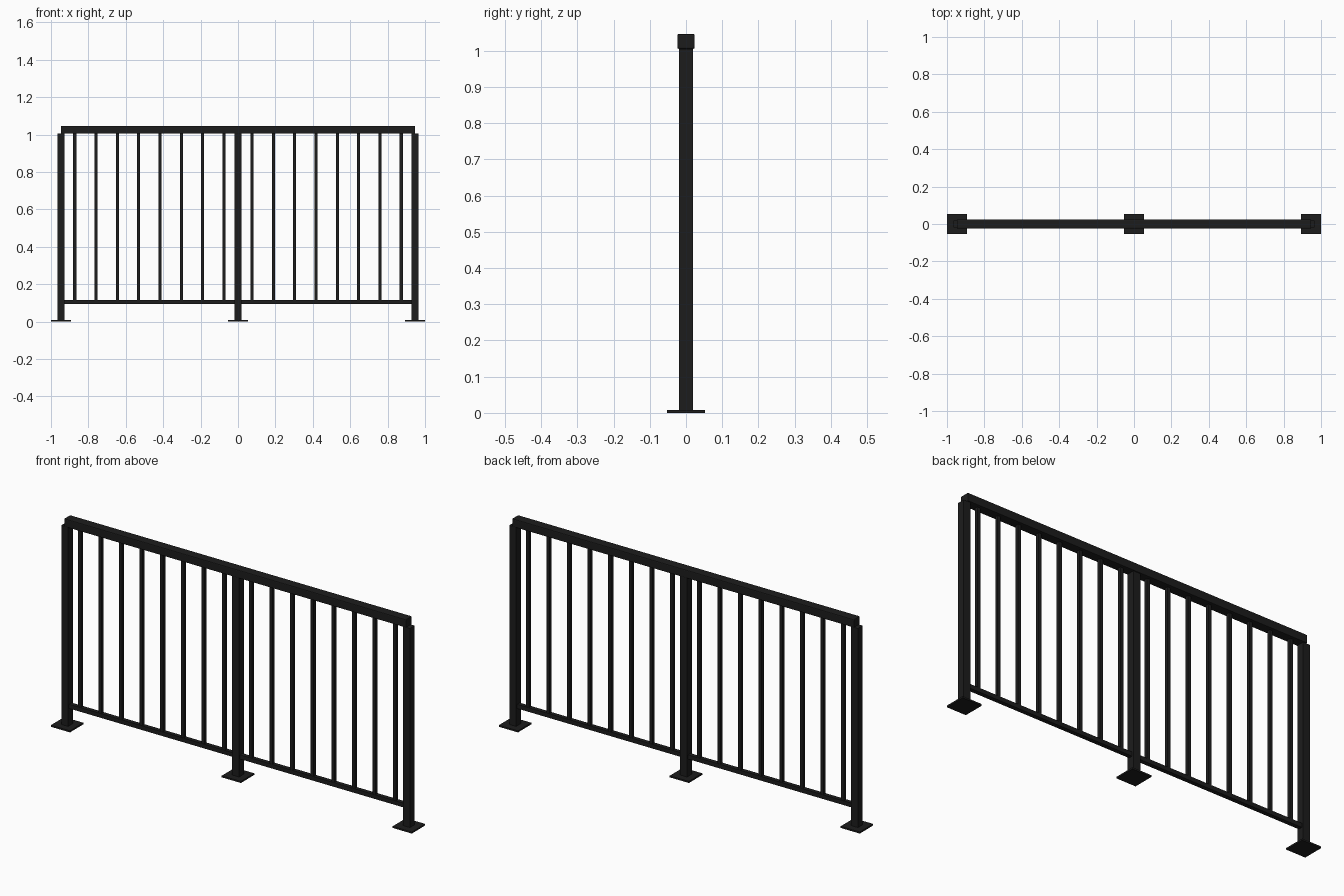
import bpy

if "Cube" in bpy.data.objects:
    bpy.data.objects.remove(bpy.data.objects["Cube"])

black = bpy.data.materials.new("black_metal")
black.diffuse_color = (0.012, 0.012, 0.012, 1)
black.use_nodes = True
black.node_tree.nodes["Principled BSDF"].inputs["Base Color"].default_value = black.diffuse_color


def box(name, size, centre, bevel=0.0):
    bpy.ops.mesh.primitive_cube_add(size=1, location=centre)
    ob = bpy.context.object
    ob.name = name
    ob.scale = size
    bpy.ops.object.transform_apply(location=False, rotation=False, scale=True)
    ob.data.materials.append(black)
    if bevel:
        mod = ob.modifiers.new("soft_edges", 'BEVEL')
        mod.width = bevel
        mod.segments = 2
    return ob


def upright(name, x, width, z0, z1):
    return box(name, (width, width, z1 - z0), (x, 0, (z0 + z1) / 2))


SPAN = 0.947        # centre post to end post
RAIL_BOTTOM = 1.005
PLATE_H = 0.008
LOW_RAIL_Z = 0.105

# Posts with square base plates
for side, x in (("left", -SPAN), ("middle", 0), ("right", SPAN)):
    box(f"base_plate_{side}", (0.106, 0.106, PLATE_H), (x, 0, PLATE_H / 2))
    upright(f"post_{side}", x, 0.038, PLATE_H, RAIL_BOTTOM)

# Handrail with slightly softened edges, and slim bottom rail
box("handrail", (2 * SPAN, 0.048, 0.041), (0, 0, RAIL_BOTTOM + 0.0205), bevel=0.004)
box("bottom_rail", (2 * SPAN, 0.021, 0.021), (0, 0, LOW_RAIL_Z))

# Eight balusters in each bay
for side, sign in (("left", -1), ("right", 1)):
    for i in range(8):
        upright(f"baluster_{side}_{i + 1}", sign * (0.075 + i * 0.114), 0.0165,
                LOW_RAIL_Z + 0.0105, RAIL_BOTTOM)
